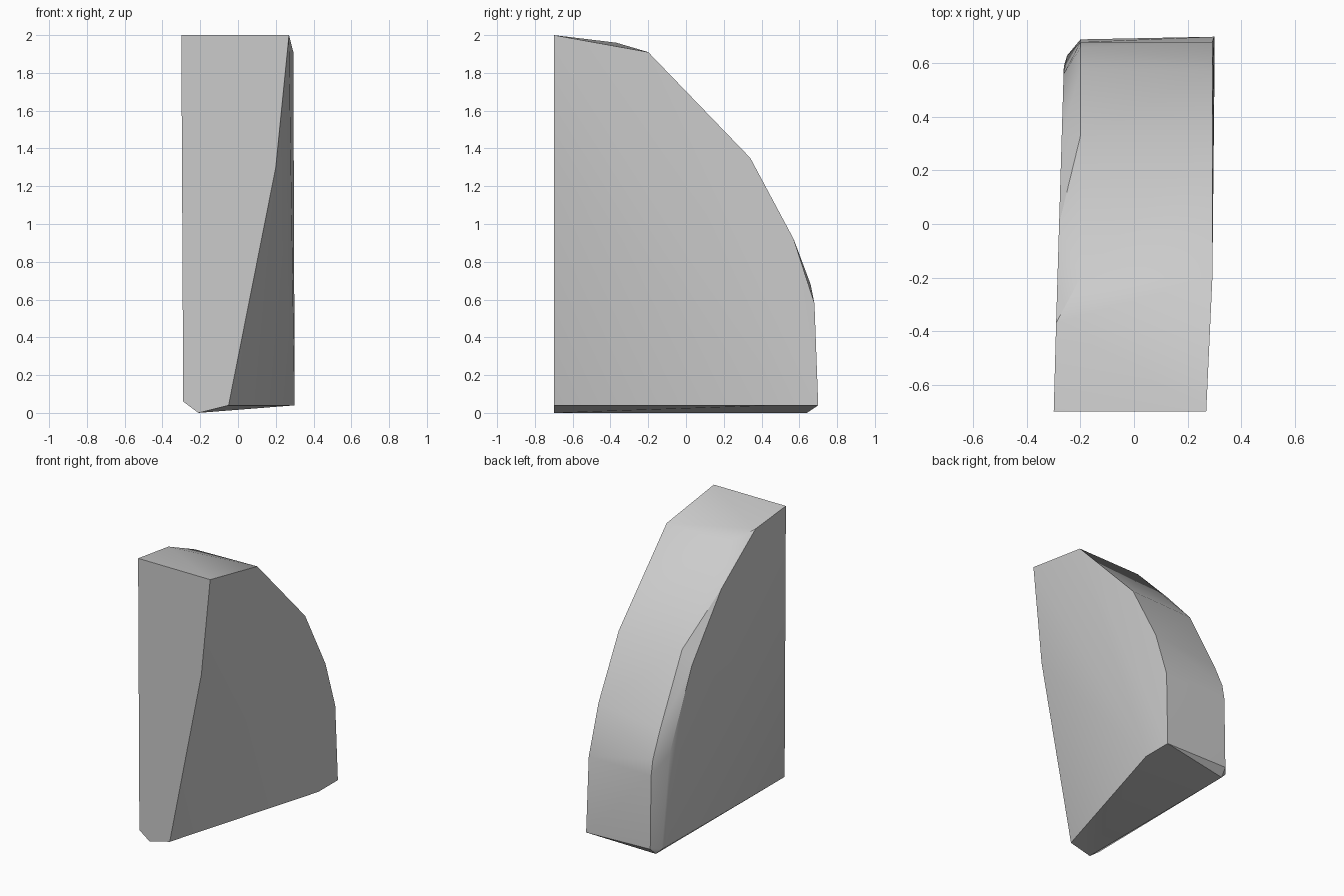
import bpy
import bmesh

default_cube = bpy.data.objects.get("Cube")
if default_cube:
    bpy.data.objects.remove(default_cube, do_unlink=True)


def make_material(name, colour):
    material = bpy.data.materials.new(name)
    material.use_nodes = True
    material.diffuse_color = colour
    material.node_tree.nodes["Principled BSDF"].inputs["Base Color"].default_value = colour
    return material


def make_hull(name, points, material):
    """Wrap the outlines of a faceted block in one convex skin."""
    mesh = bpy.data.meshes.new(name)
    bm = bmesh.new()
    for point in points:
        bm.verts.new(point)
    hull = bmesh.ops.convex_hull(bm, input=bm.verts)
    unused = set(hull["geom_interior"]) | set(hull["geom_unused"])
    loose = [item for item in unused if isinstance(item, bmesh.types.BMVert)]
    bmesh.ops.delete(bm, geom=loose, context="VERTS")
    bmesh.ops.recalc_face_normals(bm, faces=bm.faces)
    bm.to_mesh(mesh)
    bm.free()
    mesh.materials.append(material)
    block = bpy.data.objects.new(name, mesh)
    bpy.context.collection.objects.link(block)
    return block


# Flat front face, as x and z, with its undercut on the +x side
front_y = -0.7
front_outline = [(-0.3, 2), (0.27, 2), (0.2, 1.3),
                 (-0.05, 0.04), (-0.21, 0), (-0.29, 0.06)]
front_face = [(x, front_y, z) for x, z in front_outline]

# Curved back edge on the +x side, as y and z
right_x = 0.293
right_profile = [(-0.2, 1.91), (0.34, 1.35), (0.57, 0.92), (0.68, 0.58)]
right_edge = [(right_x, y, z) for y, z in right_profile]
right_base = [(0.3, 0.7, 0.04), (0.3, 0.48, 0.04)]

# Inner and outer lines of the worn bevel on the -x side, as y and z
inner_x = -0.2
inner_profile = [(-0.2, 1.9), (0.33, 1.34), (0.58, 0.86),
                 (0.66, 0.68), (0.68, 0.57), (0.69, 0.05)]
bevel_inner = [(inner_x, y, z) for y, z in inner_profile]
outer_profile = [(-0.37, 1.96), (0, 1.67), (0.32, 1.24), (0.56, 0.7), (0.59, 0.06)]
bevel_outer = [(-0.28 + 0.03 * y, y, z) for y, z in outer_profile]
bevel_base = [(-0.21, 0.64, 0), (-0.25, 0.63, 0.04)]

stone_grey = make_material("stone_grey", (0.6, 0.6, 0.6, 1))
wedge = make_hull(
    "stone_wedge",
    front_face + right_edge + right_base + bevel_inner + bevel_outer + bevel_base,
    stone_grey,
)

# Soft shading over the curved back, crisp outer edges
bpy.ops.object.select_all(action="DESELECT")
wedge.select_set(True)
bpy.context.view_layer.objects.active = wedge
bpy.ops.object.shade_smooth_by_angle(angle=0.52)
